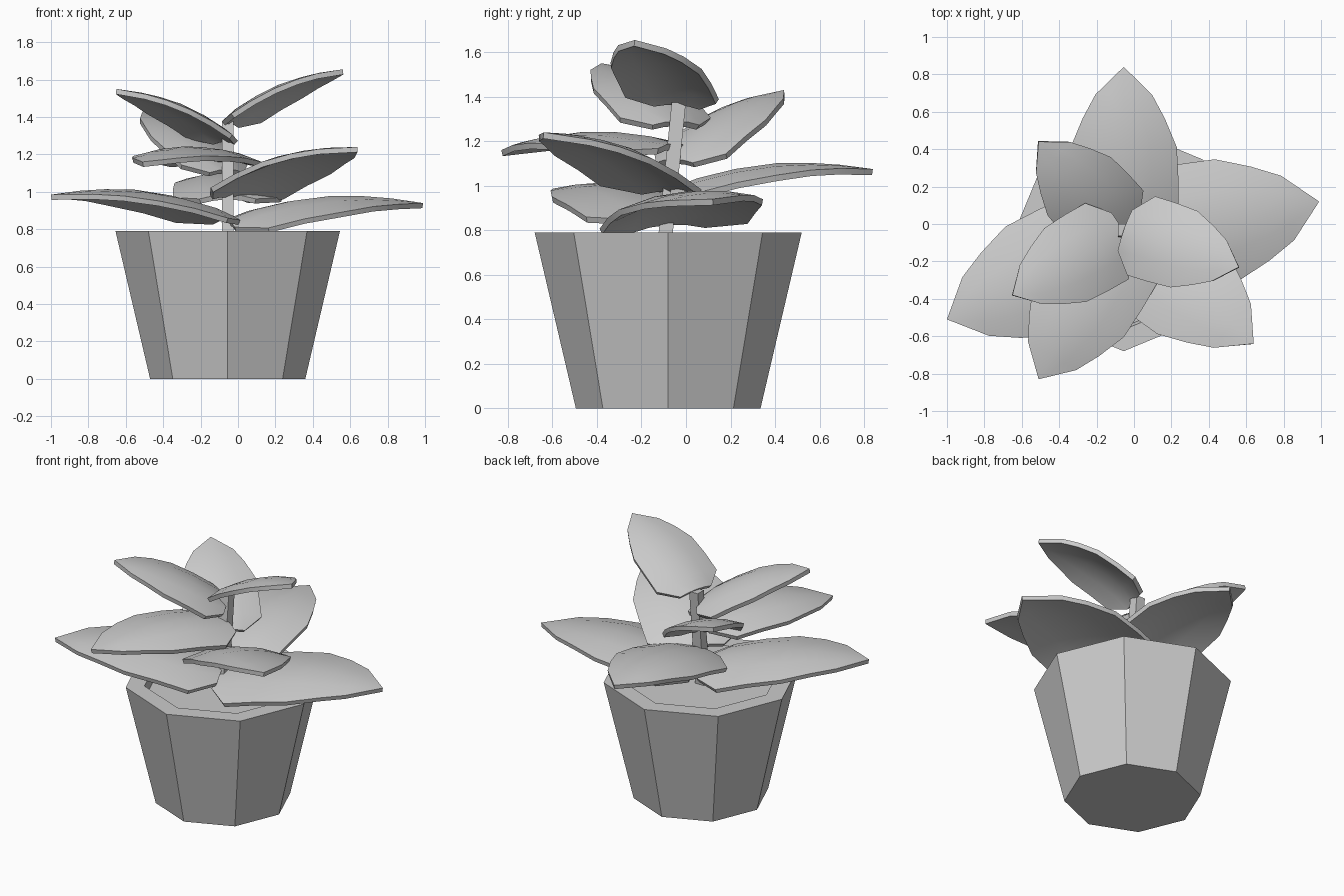
import bpy, math
from mathutils import Vector, Matrix

if "Cube" in bpy.data.objects:
    bpy.data.objects.remove(bpy.data.objects["Cube"])

CX, CY = -0.055, -0.08


def make(name, verts, faces):
    me = bpy.data.meshes.new(name)
    me.from_pydata(verts, [], faces)
    me.update()
    ob = bpy.data.objects.new(name, me)
    bpy.context.collection.objects.link(ob)
    return ob


def stack(name, rings, n, turn=0.0):
    """Closed solid from rings (x, y, z, radius) with n sides."""
    verts = [(x + r * math.cos(turn + 2 * math.pi * i / n),
              y + r * math.sin(turn + 2 * math.pi * i / n), z)
             for x, y, z, r in rings for i in range(n)]
    faces = [tuple(reversed(range(n)))]
    for k in range(len(rings) - 1):
        for i in range(n):
            j = (i + 1) % n
            faces.append((k * n + i, k * n + j, (k + 1) * n + j, (k + 1) * n + i))
    last = (len(rings) - 1) * n
    faces.append(tuple(range(last, last + n)))
    return make(name, verts, faces)


# Octagonal pot with rim and recessed soil
stack("pot", [(CX, CY, z, r) for z, r in
              [(0, 0.415), (0.79, 0.6), (0.79, 0.485), (0.735, 0.47)]], 8)

# Square, slightly leaning stem
def stem_y(z):
    return -0.09 + (z - 0.8) * 0.1

stack("stem", [(CX, stem_y(z), z, 0.045) for z in (0.72, 1.375)], 4, math.pi / 4)

# Unit leaf stations: distance along, half width, arch height, edge droop
STATIONS = [(0.0, 0.165, 0.0, 0.025), (0.14, 0.32, 0.04, 0.07),
            (0.33, 0.32, 0.067, 0.067), (0.53, 0.31, 0.075, 0.058),
            (0.70, 0.24, 0.06, 0.035), (0.84, 0.165, 0.037, 0.018)]
COLS = [-1, -0.5, 0, 0.5, 1]


def leaf(name, base_z, tip, roll):
    base = Vector((CX, stem_y(base_z), base_z))
    tip = Vector(tip)
    length = (tip - base).length
    u = (tip - base).normalized()
    v = Vector((0, 0, 1)).cross(u).normalized()
    rot = Matrix.Rotation(math.radians(roll), 3, u)
    v = rot @ v
    n = u.cross(v)
    verts = [base + length * (u * t + v * (w * c) + n * (h - d * c * c))
             for t, w, h, d in STATIONS for c in COLS]
    verts.append(tip)
    m, end = len(COLS), len(verts) - 1
    faces = [(k * m + i, (k + 1) * m + i, (k + 1) * m + i + 1, k * m + i + 1)
             for k in range(len(STATIONS) - 1) for i in range(m - 1)]
    last = (len(STATIONS) - 1) * m
    faces += [(last + i, end, last + i + 1) for i in range(m - 1)]
    ob = make(name, verts, faces)
    mod = ob.modifiers.new("thickness", 'SOLIDIFY')
    mod.thickness = 0.028
    mod.offset = -1
    bpy.ops.object.select_all(action='DESELECT')
    ob.select_set(True)
    bpy.context.view_layer.objects.active = ob
    bpy.ops.object.modifier_apply(modifier=mod.name)
    bpy.ops.object.shade_smooth_by_angle(angle=math.radians(35))


# Leaves from the bottom up: height at stem, tip, roll
LEAVES = [
    (0.850, (0.99, 0.12, 0.94), 4),
    (0.875, (-1.00, -0.51, 0.985), 0),
    (0.985, (-0.055, 0.84, 1.075), 0),
    (0.995, (0.64, -0.64, 1.24), -4),
    (1.120, (-0.51, 0.44, 1.43), 0),
    (1.190, (-0.51, -0.83, 1.16), 0),
    (1.290, (-0.65, -0.38, 1.55), 0),
    (1.385, (0.56, -0.23, 1.655), -4),
]
for i, (z, tip, roll) in enumerate(LEAVES):
    leaf(f"leaf_{i + 1}", z, tip, roll)
